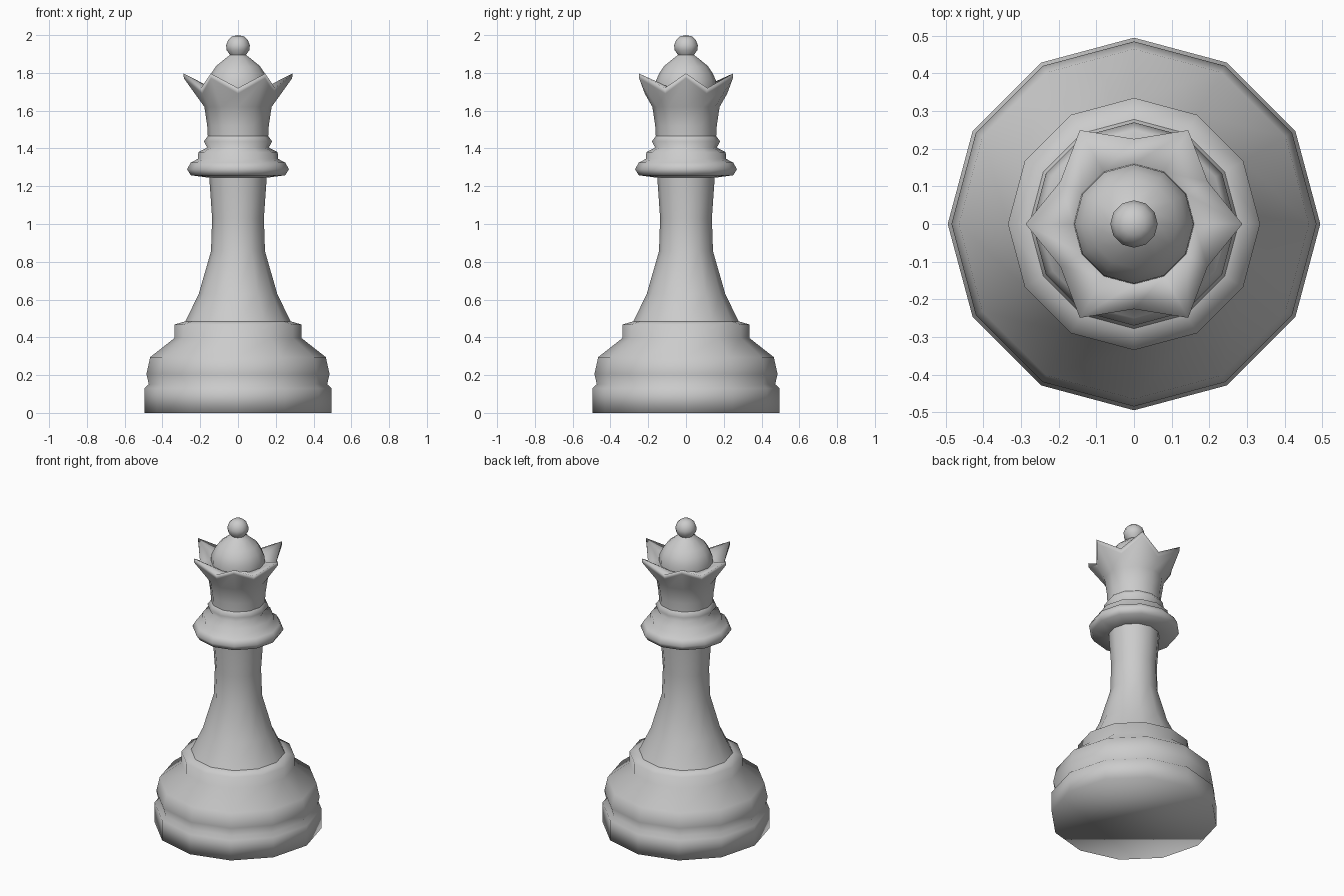
import bpy, bmesh
from math import cos, sin, pi

if "Cube" in bpy.data.objects:
    bpy.data.objects.remove(bpy.data.objects["Cube"])

SIDES = 12


def lathe(name, profile, cap_bottom=False, cap_top=False):
    """Revolve (radius, z) rings; a ring may give a second (radius, z) for odd corners."""
    bm = bmesh.new()
    rings = []
    for p in profile:
        ring = []
        for i in range(SIDES):
            r, z = p[2:] if len(p) == 4 and i % 2 else p[:2]
            a = 2 * pi * i / SIDES
            ring.append(bm.verts.new((r * cos(a), r * sin(a), z)))
        rings.append(ring)
    for low, high in zip(rings, rings[1:]):
        for i in range(SIDES):
            j = (i + 1) % SIDES
            bm.faces.new((low[i], low[j], high[j], high[i]))
    if cap_bottom:
        bm.faces.new(rings[0][::-1])
    if cap_top:
        top = bm.verts.new((0, 0, 2.0))
        for i in range(SIDES):
            bm.faces.new((rings[-1][i], rings[-1][(i + 1) % SIDES], top))
    for f in bm.faces:
        f.smooth = True
    mesh = bpy.data.meshes.new(name)
    bm.to_mesh(mesh)
    bm.free()
    obj = bpy.data.objects.new(name, mesh)
    bpy.context.collection.objects.link(obj)
    return obj


# Stepped base
lathe("base", [(0.495, 0), (0.495, 0.13), (0.472, 0.152), (0.485, 0.205), (0.465, 0.295),
               (0.335, 0.397), (0.335, 0.468), (0.278, 0.485)], cap_bottom=True)

# Flared stem
lathe("stem", [(0.278, 0.485), (0.208, 0.63), (0.143, 0.855), (0.137, 1.03), (0.152, 1.245)])

# Collar rings
lathe("collar", [(0.152, 1.245), (0.25, 1.258), (0.27, 1.29), (0.25, 1.325), (0.212, 1.345),
                 (0.21, 1.38), (0.163, 1.405), (0.181, 1.437), (0.16, 1.465)])

# Six-pointed crown: even corners are tips, odd corners are valleys
lathe("crown", [(0.16, 1.465), (0.163, 1.52), (0.178, 1.62),
                (0.287, 1.772, 0.218, 1.69), (0.288, 1.797, 0.226, 1.72),
                (0.16, 1.72)])

# Domed cap
lathe("dome", [(0.16, 1.72), (0.158, 1.762), (0.14, 1.80), (0.117, 1.835),
               (0.065, 1.878), (0.042, 1.895)])

# Ball finial
lathe("finial", [(0.042, 1.895), (0.06, 1.92), (0.063, 1.945), (0.052, 1.975),
                 (0.03, 1.994)], cap_top=True)
